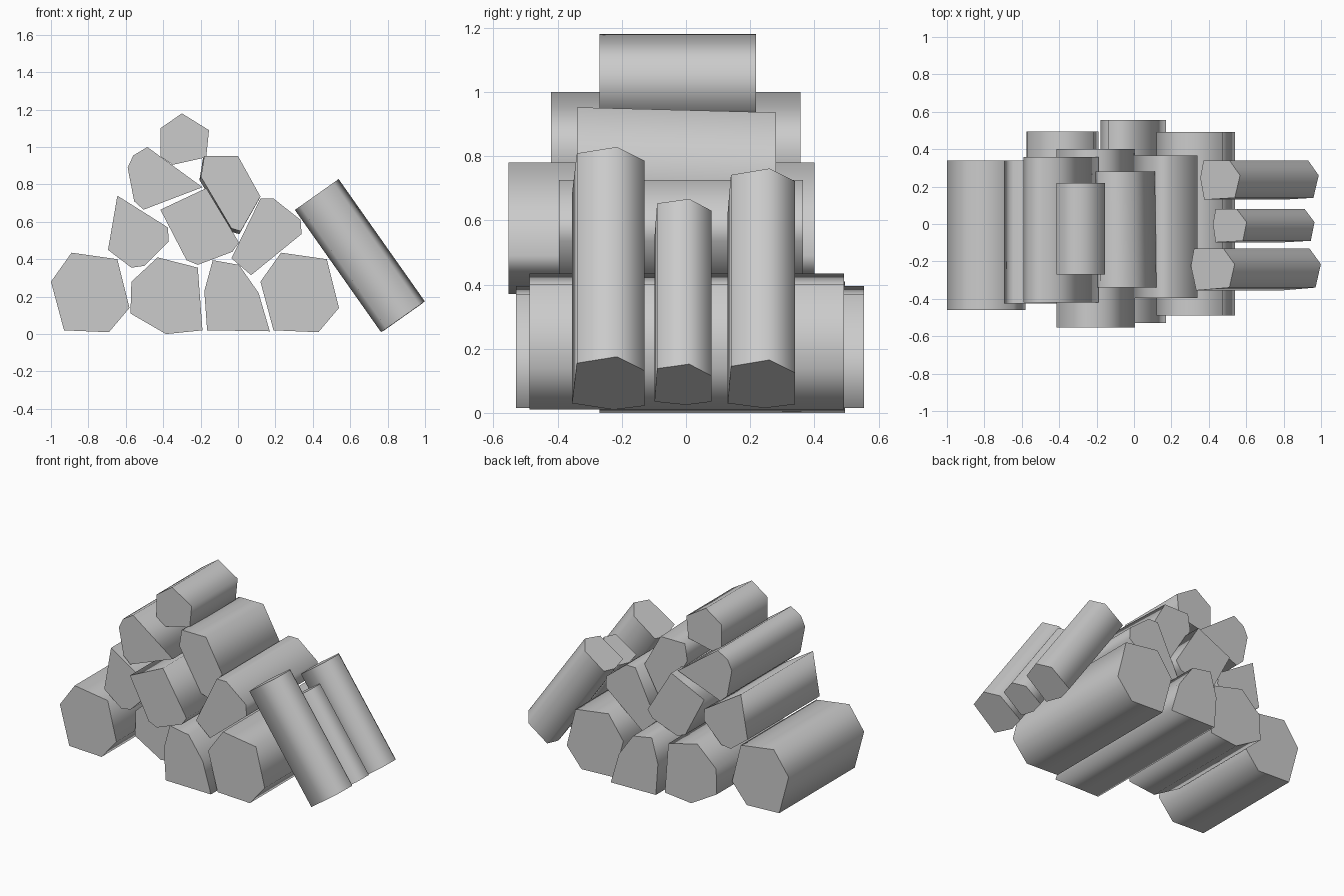
import bpy, bmesh
from mathutils import Vector

if "Cube" in bpy.data.objects:
    bpy.data.objects.remove(bpy.data.objects["Cube"])


def make_log(name, ring, sweep):
    """Sweep a closed ring of points into a log: smooth bark, flat cut ends."""
    bm = bmesh.new()
    a = [bm.verts.new(p) for p in ring]
    b = [bm.verts.new(Vector(p) + Vector(sweep)) for p in ring]
    n = len(ring)
    for i in range(n):
        j = (i + 1) % n
        bm.faces.new((a[i], a[j], b[j], b[i])).smooth = True
    caps = [bm.faces.new(a), bm.faces.new(b)]
    bmesh.ops.recalc_face_normals(bm, faces=bm.faces[:])
    for cap in caps:
        cap.smooth = False
        for e in cap.edges:
            e.smooth = False
    mesh = bpy.data.meshes.new(name)
    bm.to_mesh(mesh)
    bm.free()
    obj = bpy.data.objects.new(name, mesh)
    bpy.context.collection.objects.link(obj)


# stacked logs: front y, back y, (x, z) cross-section
big = [(-1, .28), (-.89, .435), (-.645, .40), (-.58, .14), (-.69, .01), (-.93, .02)]
stack = {
    "bottom_log_1": (-.46, .34, big),
    "bottom_log_2": (-.27, .495, [(-.57, .28), (-.43, .41), (-.215, .355),
                                  (-.19, .02), (-.385, 0), (-.575, .11)]),
    "bottom_log_3": (-.53, .555, [(-.135, .395), (.005, .37), (.11, .22),
                                  (.17, .015), (-.165, .02), (-.18, .23)]),
    "bottom_log_4": (-.488, .493, [(x + 1.12, z) for x, z in big]),
    "second_log_1": (-.425, .34, [(-.645, .74), (-.375, .57), (-.37, .495),
                                  (-.50, .365), (-.57, .355), (-.695, .45)]),
    "second_log_2": (-.553, .40, [(-.415, .665), (-.17, .78), (.005, .49),
                                  (-.03, .44), (-.215, .37), (-.275, .395)]),
    "second_log_3": (-.395, .365, [(.12, .725), (.19, .725), (.335, .61),
                                   (.34, .535), (.07, .315), (-.035, .405)]),
    "third_log_1": (-.42, .357, [(-.485, 1), (-.19, .785), (-.505, .665),
                                 (-.555, .71), (-.59, .89), (-.56, .955)]),
    "third_log_2": (-.34, .28, [(-.18, .952), (0, .952), (.12, .735),
                                (.015, .55), (-.035, .565), (-.198, .84)]),
    "top_log": (-.27, .218, [(-.3, 1.18), (-.155, 1.09), (-.17, .945),
                             (-.35, .905), (-.415, .95), (-.415, 1.1)]),
}
for name, (y0, y1, prof) in stack.items():
    # one log in the third row is slightly tilted
    dx, dz = (-.008, -.016) if name == "third_log_2" else (0, 0)
    make_log(name, [(x, y0, z) for x, z in prof], (dx, y1 - y0, dz))

# leaning logs: x of the low corner, lowest z, length, (y, z) outline of the foot
axis = Vector((-.576, 0, .817))
slope = .815 / .575
leaning = [
    (.765, .01, .80, [(-.34, .155), (-.215, .175), (-.13, .132),
                      (-.13, .022), (-.225, .01), (-.355, .03)]),
    (.785, .025, .63, [(-.09, .138), (.01, .152), (.08, .115),
                       (.08, .035), (0, .025), (-.098, .035)]),
    (.775, .015, .73, [(.14, .145), (.26, .165), (.34, .125),
                       (.34, .027), (.245, .015), (.13, .03)]),
]
for i, (x0, z0, length, prof) in enumerate(leaning, 1):
    ring = [(x0 + (z - z0) * slope, y, z) for y, z in prof]
    make_log(f"leaning_log_{i}", ring, axis * length)
